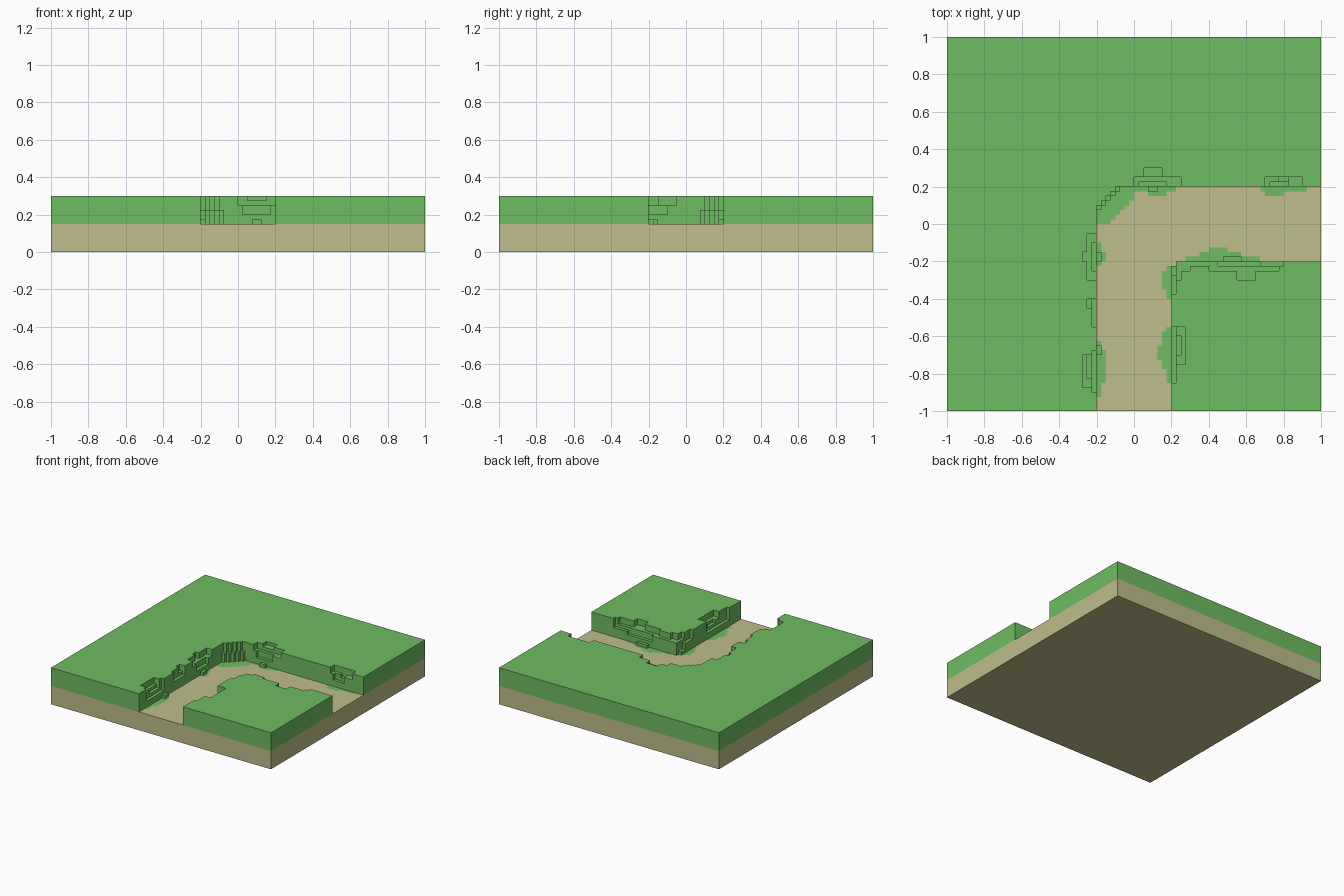
import bpy, bmesh, math

if "Cube" in bpy.data.objects:
    bpy.data.objects.remove(bpy.data.objects["Cube"], do_unlink=True)

U = 0.025          # block size
N = 40             # blocks from the centre to each side
FLOOR = 0.15       # path height
FULL = 6           # grass height in blocks


def material(name, rgb):
    m = bpy.data.materials.new(name)
    m.diffuse_color = (*rgb, 1)
    m.use_nodes = True
    bsdf = m.node_tree.nodes["Principled BSDF"]
    bsdf.inputs["Base Color"].default_value = (*rgb, 1)
    bsdf.inputs["Roughness"].default_value = 0.9
    return m


grass = material("grass green", (0.159, 0.503, 0.122))
sand = material("path sand", (0.523, 0.509, 0.262))


def add_object(name, bm, mats):
    me = bpy.data.meshes.new(name)
    bm.to_mesh(me)
    bm.free()
    for m in mats:
        me.materials.append(m)
    ob = bpy.data.objects.new(name, me)
    bpy.context.collection.objects.link(ob)
    return ob


# Rectangles in blocks: x0, y0, x1, y1, height
left_bank = [
    (-10, -12, -8, -2, 4), (-11, -8, -10, -6, 4), (-9, -10, -8, -4, 2), (-8, -8, -7, -6, 1),
    (-9, -22, -8, -16, 3), (-10, -18, -9, -16, 4),
    (-11, -35, -8, -28, 4), (-10, -33, -8, -28, 3), (-9, -36, -8, -27, 2), (-8, -28, -7, -26, 1)]
right_bank = [
    (8, -30, 11, -22, 4), (8, -28, 10, -24, 3), (8, -34, 9, -22, 2),
    (8, -15, 9, -8, 3), (9, -12, 10, -8, 4), (10, -10, 12, -8, 4), (8, -11, 9, -8, 1)]
front_bank = [
    (12, -9, 16, -8, 4), (16, -10, 31, -8, 4), (22, -12, 26, -8, 4),
    (18, -9, 27, -8, 2), (27, -9, 32, -8, 3), (19, -8, 23, -7, 1)]
back_bank = [
    (0, 8, 10, 10, 4), (2, 10, 6, 12, 5), (1, 8, 7, 9, 2), (3, 7, 5, 8, 1),
    (28, 8, 36, 10, 4), (29, 8, 33, 9, 2), (31, 9, 33, 10, 3)]

# Grass creeping over the path floor: x0, y0, x1, y1
creep_sides = [
    (-8, -9, -7, -4), (-7, -8, -6, -6), (-8, -37, -7, -25), (-7, -34, -6, -27),
    (5, -29, 8, -26), (6, -31, 8, -23), (7, -34, 8, -22), (6, -14, 8, -10), (7, -16, 8, -9)]
creep_banks = [
    (11, -8, 27, -7), (14, -7, 23, -6), (16, -6, 20, -5),
    (0, 7, 9, 8), (3, 6, 7, 7), (27, 7, 37, 8), (28, 6, 32, 7)]

# Height and grass cover of every block column
height, cover = {}, {}
for i in range(-N, N):
    for j in range(-N, N):
        on_path = (-8 <= i < 8 and j < 8) or (i >= -8 and -8 <= j < 8)
        h, green = (0, False) if on_path else (FULL, True)
        if on_path and i < 0 and j >= 0:          # rounded outer bend
            r = math.hypot(i + 0.5, j + 0.5)
            green = (j - i) >= 6
            h = FULL if r > 8.4 else (3 if r > 7.7 and (i + j) % 2 else 0)
            green = green or h > 0
        height[i, j], cover[i, j] = h, green

for x0, y0, x1, y1, h in left_bank + right_bank + front_bank + back_bank:
    for i in range(x0, x1):
        for j in range(y0, y1):
            height[i, j], cover[i, j] = h, True
for x0, y0, x1, y1 in creep_sides + creep_banks:
    for i in range(x0, x1):
        for j in range(y0, y1):
            cover[i, j] = True
height[8, -9], cover[8, -9] = 0, False

# Terrain: block tops plus walls wherever a neighbour is lower
bm = bmesh.new()


def face(points, mat):
    f = bm.faces.new([bm.verts.new((x * U, y * U, FLOOR + z * U)) for x, y, z in points])
    f.material_index = mat


for (i, j), h in height.items():
    face([(i, j, h), (i + 1, j, h), (i + 1, j + 1, h), (i, j + 1, h)], 0 if cover[i, j] else 1)
    edges = [((i, j - 1), (i, j), (i + 1, j)), ((i + 1, j), (i + 1, j), (i + 1, j + 1)),
             ((i, j + 1), (i + 1, j + 1), (i, j + 1)), ((i - 1, j), (i, j + 1), (i, j))]
    for cell, a, b in edges:
        for z in range(height.get(cell, 0), h):
            face([(*a, z), (*b, z), (*b, z + 1), (*a, z + 1)], 0)

bmesh.ops.remove_doubles(bm, verts=bm.verts, dist=1e-4)
bmesh.ops.dissolve_limit(bm, angle_limit=0.02, verts=bm.verts, edges=bm.edges,
                         delimit={'MATERIAL'})
add_object("grass_terrain", bm, [grass, sand])

# Earth slab under the terrain, open where the terrain covers it
bm = bmesh.new()
bmesh.ops.create_cube(bm, size=1)
for v in bm.verts:
    v.co = (v.co.x * 2, v.co.y * 2, (v.co.z + 0.5) * FLOOR)
top = [f for f in bm.faces if f.normal.z > 0.5]
bmesh.ops.delete(bm, geom=top, context='FACES_ONLY')
add_object("earth_slab", bm, [sand])
